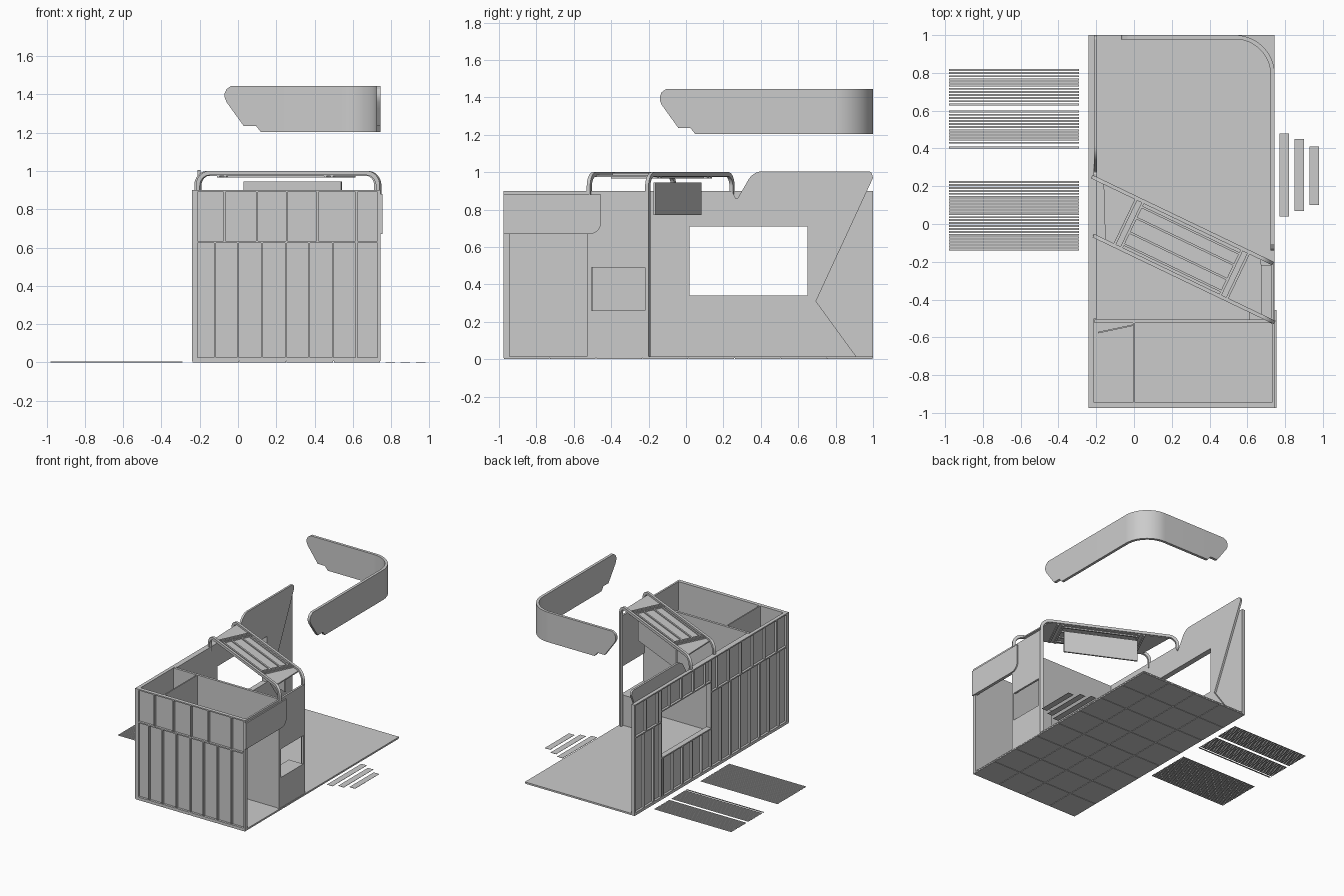
import bpy, bmesh, math
from mathutils import Vector, Matrix

if "Cube" in bpy.data.objects:
    bpy.data.objects.remove(bpy.data.objects["Cube"])


def finish(name, bm, smooth=False):
    bmesh.ops.recalc_face_normals(bm, faces=bm.faces[:])
    me = bpy.data.meshes.new(name)
    bm.to_mesh(me)
    bm.free()
    ob = bpy.data.objects.new(name, me)
    bpy.context.collection.objects.link(ob)
    if smooth:
        bpy.ops.object.select_all(action='DESELECT')
        ob.select_set(True)
        bpy.context.view_layer.objects.active = ob
        bpy.ops.object.shade_smooth_by_angle(angle=math.radians(30))
    return ob


def boxes(name, spans, mat=Matrix()):
    """One object from (x0, x1, y0, y1, z0, z1) spans."""
    bm = bmesh.new()
    for x0, x1, y0, y1, z0, z1 in spans:
        m = mat @ Matrix.Translation(((x0 + x1) / 2, (y0 + y1) / 2, (z0 + z1) / 2))
        bmesh.ops.create_cube(bm, size=1, matrix=m @ Matrix.Diagonal((x1 - x0, y1 - y0, z1 - z0, 1)))
    return finish(name, bm)


def fillet(corners, steps=8):
    """Outline from (x, y, radius) corners."""
    out = []
    for i, (x, y, r) in enumerate(corners):
        p = Vector((x, y))
        if not r:
            out.append(p)
            continue
        a = (Vector(corners[i - 1][:2]) - p).normalized()
        b = (Vector(corners[(i + 1) % len(corners)][:2]) - p).normalized()
        half = a.angle(b) / 2
        t = r / math.tan(half)
        c = p + (a + b).normalized() * (r / math.sin(half))
        s, e = p + a * t - c, p + b * t - c
        for k in range(steps + 1):
            f = k / steps
            out.append(c + s.lerp(e, f).normalized() * r)
    return out


def rect(a0, a1, b0, b1):
    return [(a0, b0), (a1, b0), (a1, b1), (a0, b1)]


def plate(name, place, depth, loops, smooth=False):
    """Flat plate with holes; place(a, b) gives its 3D point, depth is the extrusion."""
    bm = bmesh.new()
    edges = []
    for loop in loops:
        vs = [bm.verts.new(place(*p)) for p in loop]
        edges += [bm.edges.new((vs[i - 1], vs[i])) for i in range(len(vs))]
    bmesh.ops.triangle_fill(bm, edges=edges, use_beauty=True)
    ext = bmesh.ops.extrude_face_region(bm, geom=bm.faces[:])
    bmesh.ops.translate(bm, vec=depth, verts=[v for v in ext['geom'] if isinstance(v, bmesh.types.BMVert)])
    return finish(name, bm, smooth)


def on_x(x):
    return lambda a, b: (x, a, b)


def on_y(y):
    return lambda a, b: (a, y, b)


X0, X1, Y0, Y1 = -0.24, 0.745, -0.975, 1.0
H, F, MID, R = 0.9, 0.015, 0.63, 0.005

# Podium with tiled underside
boxes("podium", [(X0, X1, Y0, Y1, 0.006, F)])
w, d = (X1 - X0) / 4, (Y1 - Y0) / 8
boxes("podium_tiles", [(X0 + i * w + .002, X0 + (i + 1) * w - .002,
                        Y0 + j * d + .002, Y0 + (j + 1) * d - .002, 0, .0065)
                       for i in range(4) for j in range(8)])

# Front wall: sheet with outside frame of rails and studs
boxes("front_wall", [(X0, X1, -.957, -.945, F, H)])
ribs = [(X0, X1, Y0, -.957, z - R, z + R) for z in (F + R, MID, H - R)]
ribs += [(x - R, x + R, Y0, -.957, F, MID) for x in (-.12, 0, .125, .25, .37, .495, .62)]
ribs += [(x - R, x + R, Y0, -.957, MID, H) for x in (-.07, .1, .255, .415, .62)]
ribs += [(x - R, x + R, Y0, -.957, F, H) for x in (X0 + R, X1 - R)]
boxes("front_wall_frame", ribs)

# Left wall with window and outside frame
WIN = (.02, .65, .34, .71)
plate("left_wall", on_x(-.222), (.01, 0, 0), [rect(Y0, Y1, F, H), rect(*WIN)])
xa, xb = X0, -.222
ribs = [(xa, xb, Y0, Y1, F, F + 2 * R), (xa, xb, Y0, Y1, H - 2 * R, H),
        (xa, xb, Y0, WIN[0], MID - R, MID + R), (xa, xb, WIN[1], Y1, MID - R, MID + R),
        (xa, xb, WIN[0], WIN[1], .33, .34), (xa, xb, WIN[0], WIN[1], .71, .72),
        (xa, xb, WIN[0] - .01, WIN[0], F, H), (xa, xb, WIN[1], WIN[1] + .01, F, H),
        (xa, xb, Y0, Y0 + .01, F, H), (xa, xb, Y1 - .01, Y1, F, H)]
for i in range(1, 16):
    y = Y0 + i * (Y1 - Y0) / 16
    inside = WIN[0] < y < WIN[1]
    ribs.append((xa, xb, y - R, y + R, F, .34 if inside else MID))
for i in range(1, 13):
    y = Y0 + i * (Y1 - Y0) / 13
    inside = WIN[0] < y < WIN[1]
    ribs.append((xa, xb, y - R, y + R, .71 if inside else MID, H))
boxes("left_wall_frame", ribs)

# Inner cladding of the left wall with the raised fin, plus skirting plate
fin = fillet([(-.5, .26, 0), (.4, .26, 0), (.58, F, 0), (.91, F, 0), (.695, .31, 0),
              (1.0, .97, 0), (.99, 1.005, .02), (.36, 1.005, .09), (.27, .85, .008),
              (.245, .9, 0), (-.5, .9, 0)])
plate("fin_cladding", on_x(-.212), (.016, 0, 0), [fin, rect(*WIN)])
plate("skirting_cladding", on_x(-.212), (.014, 0, 0),
      [[(-.5, F), (.58, F), (.4, .26), (-.5, .26)]])

# Storage room: back partition with doorway, side partition, ajar door
plate("storage_wall", on_y(-.525), (0, .02, 0),
      [[(-.21, F), (-.19, F), (-.19, .67), (0, .67), (0, F), (.735, F), (.735, H), (-.21, H)]])
boxes("storage_divider", [(-.005, .005, -.945, -.525, F, H)])
boxes("storage_door", [(0, .19, -.004, .004, F, .665)],
      Matrix.Translation((-.19, -.575, 0)) @ Matrix.Rotation(math.radians(12), 4, 'Z'))

# Right side: entry frame, rounded header, window panel and counter
plate("entry_frame", on_x(.73), (.015, 0, 0),
      [[(Y0, F), (-.955, F), (-.955, .67), (-.53, .67), (-.53, H), (Y0, H)]])
plate("entry_header", on_x(.745), (.01, 0, 0),
      [fillet([(Y0, .67, 0), (-.455, .67, .06), (-.455, .88, 0), (Y0, .88, 0)])])
plate("hatch_panel", on_x(.725), (.016, 0, 0),
      [rect(-.53, -.205, F, H), rect(-.51, -.22, .26, .49)])
boxes("hatch_counter", [(.61, .725, -.505, -.22, F, .26)])

# Oblique overhead bridge, in a local frame running along its length
ang = math.atan2(-.46, .96)
M = Matrix.Translation((-.22, .26, 0)) @ Matrix.Rotation(ang, 4, 'Z')
across = M.to_3x3() @ Vector((0, -.02, 0))
L, T = 1.065, .022


def arch(name, u, v, z_left, z_right):
    outer = fillet([(u, z_left, 0), (u, 1.0, .075), (u + L, 1.0, .075), (u + L, z_right, 0)])
    inner = fillet([(u + T, z_left, 0), (u + T, 1 - T, .055),
                    (u + L - T, 1 - T, .055), (u + L - T, z_right, 0)])
    plate(name, lambda a, b: M @ Vector((a, v, b)), across, [outer + inner[::-1]], True)


arch("bridge_arch_rear", 0, 0, .86, F)
arch("bridge_arch_front", .143, -.278, .86, .86)
plate("bridge_panel", lambda a, b: M @ Vector((a, b, .975)), (0, 0, .01),
      [[(.07, -.01), (L - .07, -.01), (L + .07, -.288), (.213, -.288)]])
bars = [(u - .007, u + .007, -.285, -.012, .965, .995) for u in (.265, .305, .885, .925)]
bars += [(.305, .885, v - .006, v + .006, .965, .993) for v in (-.04, -.105, -.19, -.26)]
boxes("bridge_crossbars", bars, M)
boxes("bridge_hanging_board", [(.305, .87, -.063, -.051, .77, .945)], M)

# Suspended L-shaped fascia with a rounded corner and stepped ends
ends = [(0, 1.385, 1.405), (.01, 1.36, 1.428), (.035, 1.325, 1.445), (.1, 1.235, 1.445),
        (.165, 1.235, 1.445), (.19, 1.203, 1.445)]
RAD, XE, LEG = .21, -.07, .605
ARC = RAD * math.pi / 2
TOTAL = LEG + ARC + .93


def path(s):
    if s < LEG:
        return XE + s, 1.0
    if s > LEG + ARC:
        return XE + LEG + RAD, 1 - RAD - (s - LEG - ARC)
    a = (s - LEG) / RAD
    return XE + LEG + RAD * math.sin(a), 1 - RAD + RAD * math.cos(a)


cols = ends + [(LEG + ARC * k / 20, 1.203, 1.445) for k in range(21)]
cols += [(TOTAL - s, lo, hi) for s, lo, hi in reversed(ends)]
bm = bmesh.new()
pairs = [[bm.verts.new((*path(s), z)) for z in (lo, hi)] for s, lo, hi in cols]
for (a, b), (c, e) in zip(pairs, pairs[1:]):
    bm.faces.new((a, c, e, b))
# Thicken inwards
solid = bmesh.ops.extrude_face_region(bm, geom=bm.faces[:])
new = [v for v in solid['geom'] if isinstance(v, bmesh.types.BMVert)]
for v in new:
    x, y = v.co.x, v.co.y
    cx, cy = XE + LEG, 1 - RAD
    n = Vector((max(x - cx, 0), max(y - cy, 0), 0)).normalized()
    v.co -= n * .022
finish("hanging_fascia", bm, True)

# Loose slats laid out on the ground beside the stand
rows = [.815 - .0165 * i for i in range(12)] + [.595 - .0165 * i for i in range(11)] + [.406]
rows += [.222 - .0155 * i for i in range(24)]
boxes("floor_slats", [(-.98, -.29, y - .005, y + .005, 0, .004) for y in rows])

# Blank strips where the floor marking lies
boxes("floor_marking_strips", [(.77, .82, .04, .48, 0, .002), (.85, .9, .07, .45, 0, .002),
                               (.93, .98, .1, .41, 0, .002)])
